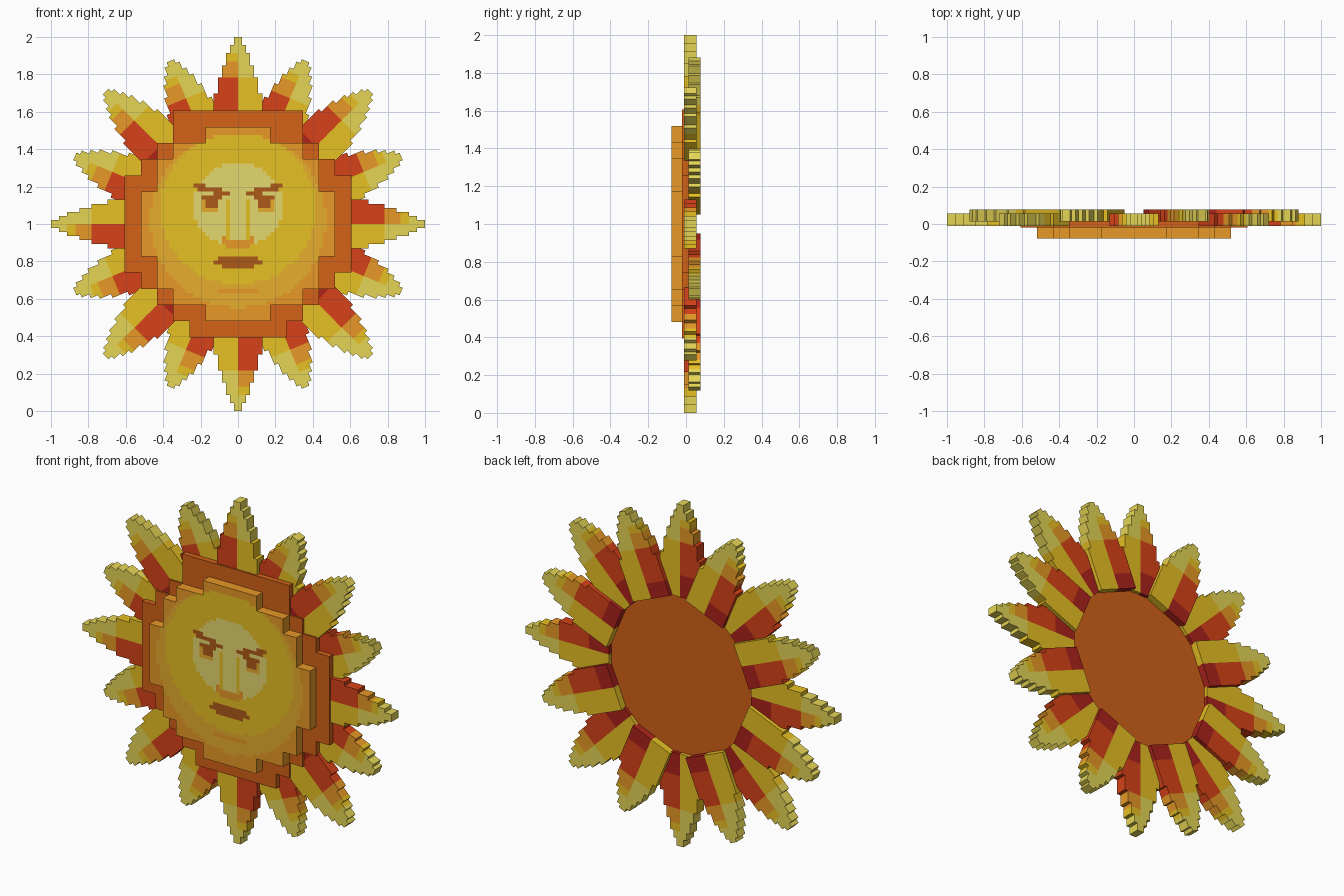
import bpy, bmesh, math
from mathutils import Vector

if "Cube" in bpy.data.objects:
    bpy.data.objects.remove(bpy.data.objects["Cube"])


def srgb(c):
    c /= 255
    return c / 12.92 if c <= 0.04045 else ((c + 0.055) / 1.055) ** 2.4


PALETTE = {
    "light_yellow": (229, 213, 86),
    "yellow": (234, 194, 36),
    "gold": (232, 174, 46),
    "orange": (231, 152, 38),
    "red": (214, 66, 24),
    "dark_red": (172, 34, 26),
    "burnt_orange": (211, 98, 24),
    "pale_skin": (230, 217, 110),
    "brown": (174, 90, 24),
}
MATS = {}
for mat_name, rgb in PALETTE.items():
    m = bpy.data.materials.new(mat_name)
    m.diffuse_color = (*[srgb(c) for c in rgb], 1)
    m.use_nodes = True
    m.node_tree.nodes["Principled BSDF"].inputs["Base Color"].default_value = m.diffuse_color
    MATS[mat_name] = m
NAMES = list(PALETTE)


def slab(name, cells, size, y0, y1, place):
    """Extruded pixel slab: cells maps (i, j) to a colour, place maps (u, v) to (x, z)."""
    bm = bmesh.new()
    cache = {}

    def vert(i, j, y):
        if (i, j, y) not in cache:
            x, z = place(i * size, j * size)
            cache[i, j, y] = bm.verts.new(Vector((x, y, z)))
        return cache[i, j, y]

    for (i, j), colour in cells.items():
        ring = [(i, j), (i + 1, j), (i + 1, j + 1), (i, j + 1)]
        quads = [[vert(*c, y0) for c in ring], [vert(*c, y1) for c in reversed(ring)]]
        # walls only where the neighbouring cell is empty
        for k, (di, dj) in enumerate([(0, -1), (1, 0), (0, 1), (-1, 0)]):
            if (i + di, j + dj) not in cells:
                a, b = ring[k], ring[(k + 1) % 4]
                quads.append([vert(*b, y0), vert(*a, y0), vert(*a, y1), vert(*b, y1)])
        for q in quads:
            bm.faces.new(q).material_index = NAMES.index(colour)
    bmesh.ops.recalc_face_normals(bm, faces=bm.faces)
    mesh = bpy.data.meshes.new(name)
    bm.to_mesh(mesh)
    bm.free()
    for n in NAMES:
        mesh.materials.append(MATS[n])
    obj = bpy.data.objects.new(name, mesh)
    bpy.context.collection.objects.link(obj)
    return obj


def upright(u, v):
    return u, 1 + v


BIG = 0.0866          # coarse step of the discs
S = BIG / 4           # fine step of the face and rays

# Stepped rim plate
rim = [4, 4, 5, 6, 7, 7, 7, 7, 7, 7, 6, 5, 4, 3]
slab("rim_plate", {(i, 6 - r): "burnt_orange" for r, h in enumerate(rim) for i in range(-h, h)},
     BIG, -0.02, 0.035, upright)


# Painted face, coloured by position (x is mirrored, z is height)
def inside(x, z, cz, rx, rz):
    return (x / rx) ** 2 + ((z - cz) / rz) ** 2 < 1


def face_colour(x, z):
    x = abs(x)
    brow = 1.158 + 0.27 * (x - 0.07)
    if 0.05 < x < 0.235 and brow - 0.012 < z < brow + 0.022:
        return "brown"                                       # eyebrows
    if 0.09 < x < 0.20 and 1.13 < z < 1.15 or 0.11 < x < 0.18 and 1.09 < z < 1.14:
        return "brown"                                       # eyes
    if inside(x, z, 0.795, 0.125, 0.034):
        return "brown"                                       # mouth
    if 0.10 < x < 0.19 and 1.075 < z < 1.13:
        return "gold"                                        # eye shadow
    if 0.058 < x < 0.085 and 0.90 < z < 0.94 or x < 0.06 and 0.88 < z < 0.905:
        return "orange"                                      # nostrils
    if 0.04 < x < 0.066 and 0.92 < z < 1.14:
        return "yellow"                                      # nose sides
    if x < 0.1 and 0.635 < z < 0.66:
        return "orange"                                      # chin line
    if inside(x, z, 1.10, 0.245, 0.225) or x < 0.06 and 0.86 < z < 1:
        return "pale_skin"
    if inside(x, z, 1.08, 0.415, 0.405):
        return "yellow"
    if inside(x, z, 1.02, 0.47, 0.465):
        return "gold"
    return "orange"


face = [2, 4, 5, 5, 6, 6, 6, 6, 5, 5, 4, 2]
cells = {}
for r, h in enumerate(face):
    for j in range((5 - r) * 4, (6 - r) * 4):
        for i in range(-4 * h, 4 * h):
            cells[i, j] = face_colour((i + 0.5) * S, 1 + (j + 0.5) * S)
head = slab("face_disc", cells, S, -0.0775, -0.02, upright)
for p in head.data.polygons:                                 # plain orange edge and back
    if p.normal.y > -0.5:
        p.material_index = NAMES.index("orange")


# Rays: stepped taper, one half red and the other yellow
STRAIGHT = [1] * 2 + [2] * 2 + [3] * 3 + [4] * 3 + [5] * 4 + [6] * 11
SLANTED = [1] + [2] * 2 + [3] * 2 + [4] * 3 + [5] * 4 + [6] * 13


def ray_colour(row, red_side):
    if red_side:
        for limit, colour in ((4, "light_yellow"), (6, "yellow"), (10, "orange"), (19, "red")):
            if row < limit:
                return colour
        return "dark_red"
    return "light_yellow" if row < 10 else "yellow"


for k in range(16):
    ang = k * math.pi / 8
    main = k % 2 == 0
    tip, rows, y0 = (1.0, 25, -0.01) if main else (0.944, 23, 0.0125)
    widths = STRAIGHT if k % 4 == 0 else SLANTED
    c, s = math.cos(ang), math.sin(ang)

    def place(u, v, c=c, s=s, tip=tip):
        return (tip + v) * c - u * s, 1 + (tip + v) * s + u * c

    cells = {(i, -row - 1): ray_colour(row, i >= 0)
             for row in range(rows) for i in range(-widths[row], widths[row])}
    slab(f"{'main' if main else 'rear'}_ray_{k // 2 + 1}", cells, S, y0, y0 + 0.065, place)
